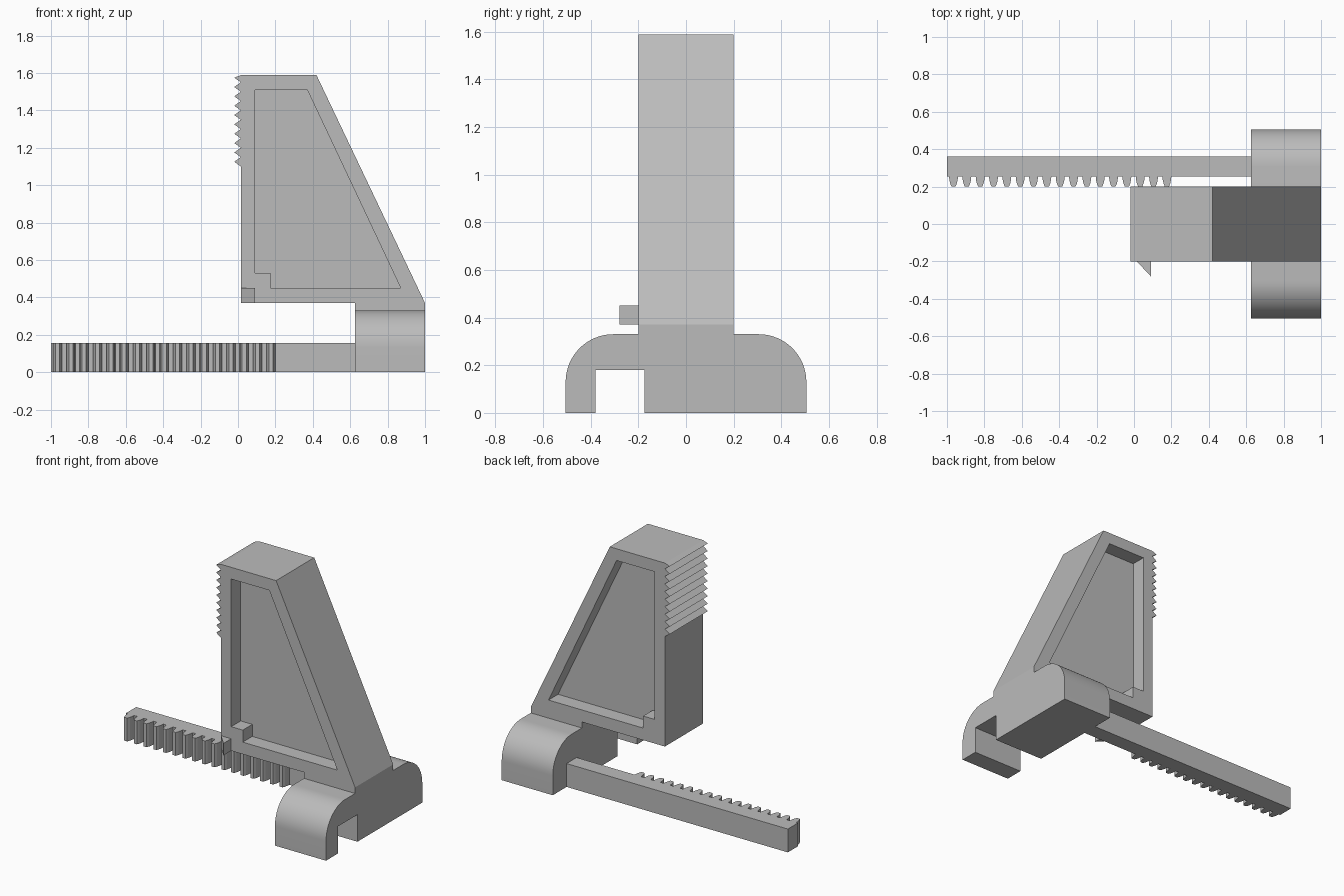
import bpy
import bmesh
from math import sin, cos, pi, radians
from mathutils import Vector

cube = bpy.data.objects.get("Cube")
if cube:
    bpy.data.objects.remove(cube, do_unlink=True)

grey = bpy.data.materials.new("plain grey")
grey.use_nodes = True
grey.diffuse_color = (0.5, 0.5, 0.5, 1)
grey.node_tree.nodes["Principled BSDF"].inputs["Base Color"].default_value = (0.5, 0.5, 0.5, 1)


def prism(name, profile, axis, start, end):
    """Extrude a 2D profile along an axis; profile uses the other two axes in order."""
    def place(p, d):
        v = list(p)
        v.insert("xyz".index(axis), d)
        return Vector(v)
    bm = bmesh.new()
    face = bm.faces.new([bm.verts.new(place(p, start)) for p in profile])
    out = bmesh.ops.extrude_face_region(bm, geom=[face])
    moved = [g for g in out["geom"] if isinstance(g, bmesh.types.BMVert)]
    bmesh.ops.translate(bm, verts=moved, vec=place((0, 0), end - start))
    bmesh.ops.recalc_face_normals(bm, faces=bm.faces)
    mesh = bpy.data.meshes.new(name)
    bm.to_mesh(mesh)
    bm.free()
    mesh.materials.append(grey)
    obj = bpy.data.objects.new(name, mesh)
    bpy.context.collection.objects.link(obj)
    return obj


def activate(obj):
    bpy.ops.object.select_all(action='DESELECT')
    obj.select_set(True)
    bpy.context.view_layer.objects.active = obj


def cut(obj, cutter):
    cutter.hide_render = True
    mod = obj.modifiers.new("cut", 'BOOLEAN')
    mod.operation = 'DIFFERENCE'
    mod.solver = 'EXACT'
    mod.object = cutter
    activate(obj)
    bpy.ops.object.modifier_apply(modifier=mod.name)
    bpy.data.objects.remove(cutter, do_unlink=True)


# Jaw: tapered column with a serrated grip along its upper edge
FACE, TIP, PITCH = 0.015, -0.02, 0.05
jaw_profile = [(0.625, 0.37), (FACE, 0.37), (FACE, 1.1)]
for i in range(10):
    z = 1.1 + PITCH * i
    jaw_profile += [(TIP, z + PITCH / 2), (FACE, min(z + PITCH, 1.588))]
jaw_profile += [(0.42, 1.588), (1, 0.37), (1, 0.33), (0.625, 0.33)]
jaw = prism("jaw", jaw_profile, "y", -0.2, 0.2)

# Recessed panel on both sides of the jaw, with a stepped corner
panel = [(0.09, 1.51), (0.37, 1.51), (0.87, 0.45), (0.175, 0.45), (0.175, 0.53), (0.09, 0.53)]
for side in (-1, 1):
    cut(jaw, prism("panel_cutter", panel, "y", side * 0.1, side * 0.3))

# Wedge-shaped pointer on the front corner
prism("pointer", [(FACE, -0.2), (0.09, -0.2), (0.09, -0.28)], "z", 0.37, 0.45)

# Base: rounded block with a guide slot underneath
HALF, TOP, R = 0.505, 0.33, 0.2
arc = [(HALF - R + R * cos(a), TOP - R + R * sin(a))
       for a in (pi / 2 * i / 16 for i in range(17))]
base_profile = [(HALF, 0)] + arc + [(-y, z) for y, z in reversed(arc)]
base_profile += [(-HALF, 0), (-0.38, 0), (-0.38, 0.18), (-0.175, 0.18), (-0.175, 0)]
base = prism("base", base_profile, "x", 0.625, 1)
activate(base)
bpy.ops.object.shade_smooth_by_angle(angle=radians(30))

# Rack: long bar with rounded gear teeth
rack_profile = [(0.625, 0.36), (-1, 0.36), (-1, 0.255)]
half_tooth = [(0.024, 0.255), (0.022, 0.235), (0.018, 0.217), (0.011, 0.2)]
for i in range(17):
    x = -0.965 + 0.0713 * i
    rack_profile += [(x - w, y) for w, y in half_tooth]
    rack_profile += [(x + w, y) for w, y in reversed(half_tooth)]
rack_profile.append((0.625, 0.255))
prism("rack", rack_profile, "z", 0, 0.155)
